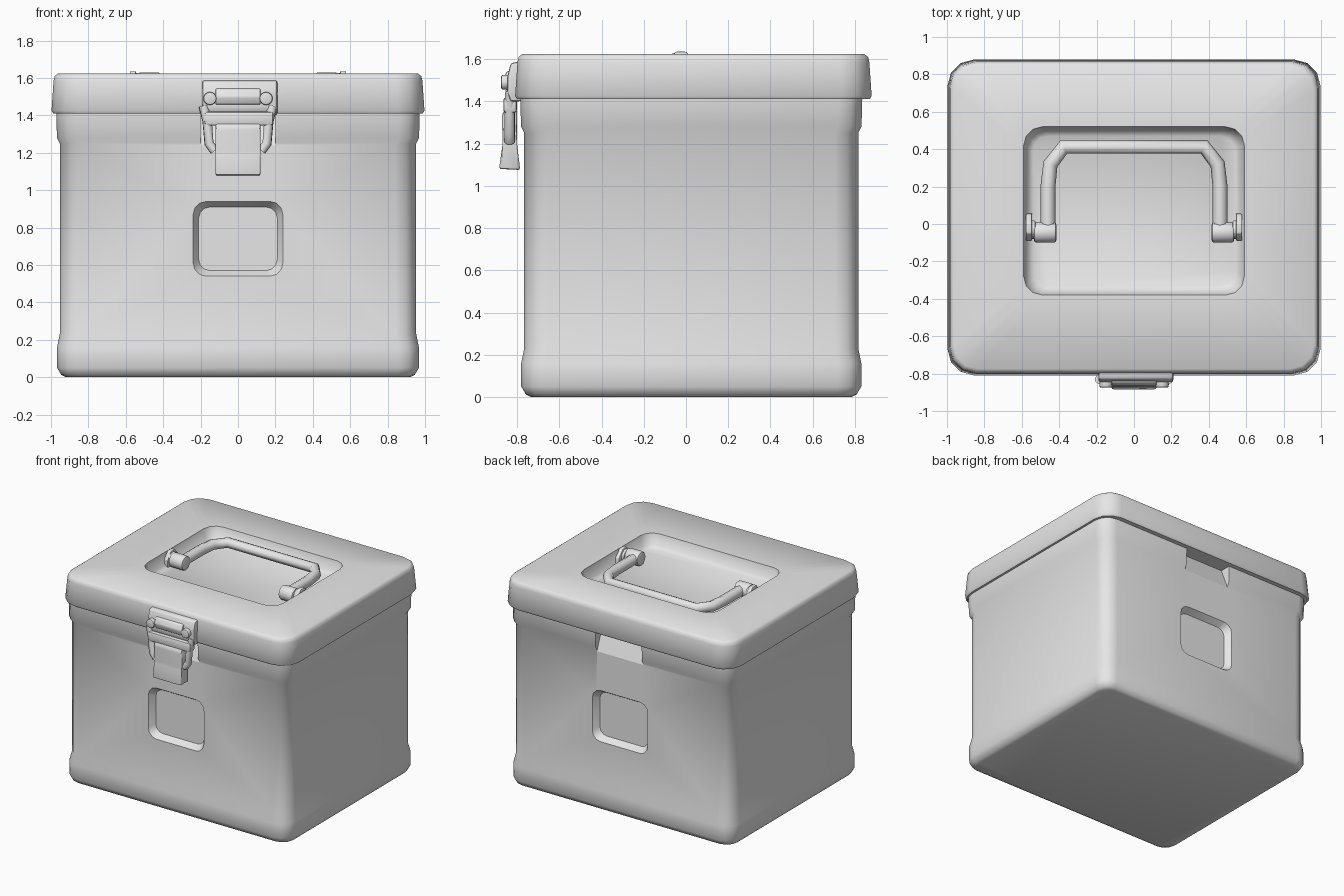
import bpy, bmesh, math
from mathutils import Matrix, Vector

if "Cube" in bpy.data.objects:
    bpy.data.objects.remove(bpy.data.objects["Cube"])

steel = bpy.data.materials.new("grey metal")
steel.use_nodes = True
steel.diffuse_color = (0.8, 0.8, 0.8, 1)
steel.node_tree.nodes["Principled BSDF"].inputs["Base Color"].default_value = (0.8, 0.8, 0.8, 1)


def finish(bm, name, angle=40):
    bmesh.ops.recalc_face_normals(bm, faces=bm.faces)
    mesh = bpy.data.meshes.new(name)
    bm.to_mesh(mesh)
    bm.free()
    mesh.materials.append(steel)
    ob = bpy.data.objects.new(name, mesh)
    bpy.context.collection.objects.link(ob)
    smooth(ob, angle)
    return ob


def smooth(ob, angle):
    bpy.ops.object.select_all(action='DESELECT')
    ob.select_set(True)
    bpy.context.view_layer.objects.active = ob
    bpy.ops.object.shade_smooth_by_angle(angle=math.radians(angle))


def rounded_rect(hx, hy, r, cy=0, steps=3):
    pts = []
    for k, (sx, sy) in enumerate([(1, 1), (-1, 1), (-1, -1), (1, -1)]):
        for i in range(steps + 1):
            a = math.radians(90 * (k + i / steps))
            pts.append((sx * (hx - r) + r * math.cos(a), cy + sy * (hy - r) + r * math.sin(a)))
    return pts


def loft(name, rings, matrix=Matrix(), angle=40):
    """Skin (half x, half y, corner radius, centre y, z) rings and cap both ends."""
    bm = bmesh.new()
    loops = [[bm.verts.new((x, y, z)) for x, y in rounded_rect(hx, hy, r, cy)]
             for hx, hy, r, cy, z in rings]
    n = len(loops[0])
    for a, b in zip(loops, loops[1:]):
        for i in range(n):
            bm.faces.new((a[i], a[(i + 1) % n], b[(i + 1) % n], b[i]))
    bm.faces.new(loops[0])
    bm.faces.new(loops[-1])
    bm.transform(matrix)
    return finish(bm, name, angle)


def prism(name, profile, x0, x1, bevel=0.0):
    """Extrude a (y, z) side profile between two x positions."""
    bm = bmesh.new()
    ends = [[bm.verts.new((x, y, z)) for y, z in profile] for x in (x0, x1)]
    n = len(profile)
    for i in range(n):
        bm.faces.new((ends[0][i], ends[0][(i + 1) % n], ends[1][(i + 1) % n], ends[1][i]))
    bm.faces.new(ends[0])
    bm.faces.new(ends[1])
    if bevel:
        bmesh.ops.bevel(bm, geom=bm.edges[:], offset=bevel, segments=2, affect='EDGES', profile=0.5)
    return finish(bm, name)


def box_profile(y0, y1, z0, z1):
    return [(y0, z0), (y1, z0), (y1, z1), (y0, z1)]


def cylinder(name, center, radius, length, axis, sides=16):
    bm = bmesh.new()
    rot = Vector((0, 0, 1)).rotation_difference(Vector(axis)).to_matrix().to_4x4()
    bmesh.ops.create_cone(bm, cap_ends=True, segments=sides, radius1=radius, radius2=radius,
                          depth=length, matrix=Matrix.Translation(center) @ rot)
    caps = [e for e in bm.edges if any(len(f.verts) > 4 for f in e.link_faces)]
    bmesh.ops.bevel(bm, geom=caps, offset=radius * 0.25, segments=2, affect='EDGES', profile=0.5)
    return finish(bm, name)


def tube(name, points, radius):
    curve = bpy.data.curves.new(name, 'CURVE')
    curve.dimensions = '3D'
    curve.bevel_depth = radius
    curve.bevel_resolution = 2
    curve.use_fill_caps = True
    spline = curve.splines.new('POLY')
    spline.points.add(len(points) - 1)
    for p, co in zip(spline.points, points):
        p.co = (*co, 1)
    ob = bpy.data.objects.new(name, curve)
    bpy.context.collection.objects.link(ob)
    bpy.ops.object.select_all(action='DESELECT')
    ob.select_set(True)
    bpy.context.view_layer.objects.active = ob
    bpy.ops.object.convert(target='MESH')
    ob = bpy.context.object
    ob.data.materials.clear()
    ob.data.materials.append(steel)
    smooth(ob, 50)
    return ob


# Body: base flange, straight walls, rim band under the lid
CY = 0.025
body_profile = [(0.92, 0, 0.08), (0.945, 0.012, 0.09), (0.967, 0.05, 0.11), (0.967, 0.16, 0.11),
                (0.953, 0.23, 0.11), (0.953, 1.25, 0.11), (0.968, 1.28, 0.11), (0.972, 1.43, 0.11)]
body = loft("box_body", [(hx, hx - 0.162, r, CY, z) for hx, z, r in body_profile])

# Pressed square panel and wedge notch on the front and back walls
cutters = []
for side, wall in ((-1, CY - 0.791), (1, CY + 0.791)):
    place = Matrix.Translation((0, wall, 0.74)) @ Matrix.Rotation(-side * math.pi / 2, 4, 'X')
    cutters.append(loft("panel_cutter", [(0.21, 0.17, 0.06, 0, -0.05), (0.24, 0.2, 0.07, 0, 0),
                                         (0.27, 0.23, 0.08, 0, 0.05)], place))
    cutters.append(prism("notch_cutter", [(wall + side * 0.06, 1.22), (wall, 1.24),
                                          (wall - side * 0.07, 1.415), (wall + side * 0.06, 1.415)],
                         -0.2, 0.2))
bpy.context.view_layer.objects.active = body
for c in cutters:
    mod = body.modifiers.new("cut", 'BOOLEAN')
    mod.object = c
    mod.solver = 'EXACT'
    bpy.ops.object.modifier_apply(modifier=mod.name)
    bpy.data.objects.remove(c)
smooth(body, 40)

# Lid with a recessed well for the handle
LY = 0.035
outer = [(0.94, 1.41, 0.11), (0.988, 1.41, 0.14), (0.997, 1.425, 0.14), (0.986, 1.585, 0.14),
         (0.98, 1.61, 0.135), (0.963, 1.623, 0.13)]
rings = [(hx, hx - 0.153, r, LY, z) for hx, z, r in outer]
rings += [(0.59, 0.45, 0.1, 0.07, 1.623), (0.57, 0.43, 0.09, 0.07, 1.54), (0.54, 0.40, 0.08, 0.07, 1.52)]
loft("lid", rings, angle=45)

# Folding handle lying in the well, with pivots at both ends
half = [(0.46, -0.08), (0.46, 0.2), (0.447, 0.32), (0.375, 0.412)]
path = half + [(-x, y) for x, y in reversed(half)]
tube("handle", [(x, y, 1.575) for x, y in path], 0.04)
for s, tag in ((1, "left"), (-1, "right")):
    cylinder("handle_pivot_" + tag, (s * 0.475, -0.045, 1.575), 0.055, 0.12, (1, 0, 0))
    cylinder("pivot_pin_" + tag, (s * 0.55, -0.03, 1.575), 0.05, 0.05, (1, 0, 0))
    prism("pivot_bracket_" + tag, [(-0.09, 1.51), (0.06, 1.51), (0.05, 1.58), (0.0, 1.635),
                                   (-0.05, 1.635), (-0.09, 1.58)], s * 0.545, s * 0.578, 0.006)

# Latch: plate on the lid, hook bar, side arms, lever
prism("latch_plate", [(-0.78, 1.4), (-0.83, 1.4), (-0.845, 1.44), (-0.845, 1.52), (-0.83, 1.58),
                      (-0.78, 1.59)], -0.19, 0.21, 0.01)
prism("latch_ridge", [(-0.82, 1.45), (-0.855, 1.46), (-0.868, 1.5), (-0.85, 1.54), (-0.82, 1.55)],
      -0.12, 0.12, 0.008)
prism("latch_bar", box_profile(-0.865, -0.80, 1.345, 1.42), -0.18, 0.19, 0.015)
for s, tag in ((1, "left"), (-1, "right")):
    cylinder("latch_knob_" + tag, (s * 0.15, -0.85, 1.49), 0.035, 0.05, (0, 1, 0))
    tube("latch_arm_" + tag, [(s * 0.185, -0.83, 1.45), (s * 0.165, -0.835, 1.37),
                              (s * 0.155, -0.835, 1.25), (s * 0.125, -0.835, 1.21)], 0.026)
prism("latch_lever", [(-0.80, 1.36), (-0.86, 1.36), (-0.872, 1.33), (-0.868, 1.2), (-0.885, 1.08),
                      (-0.785, 1.075), (-0.80, 1.2)], -0.12, 0.12, 0.01)
